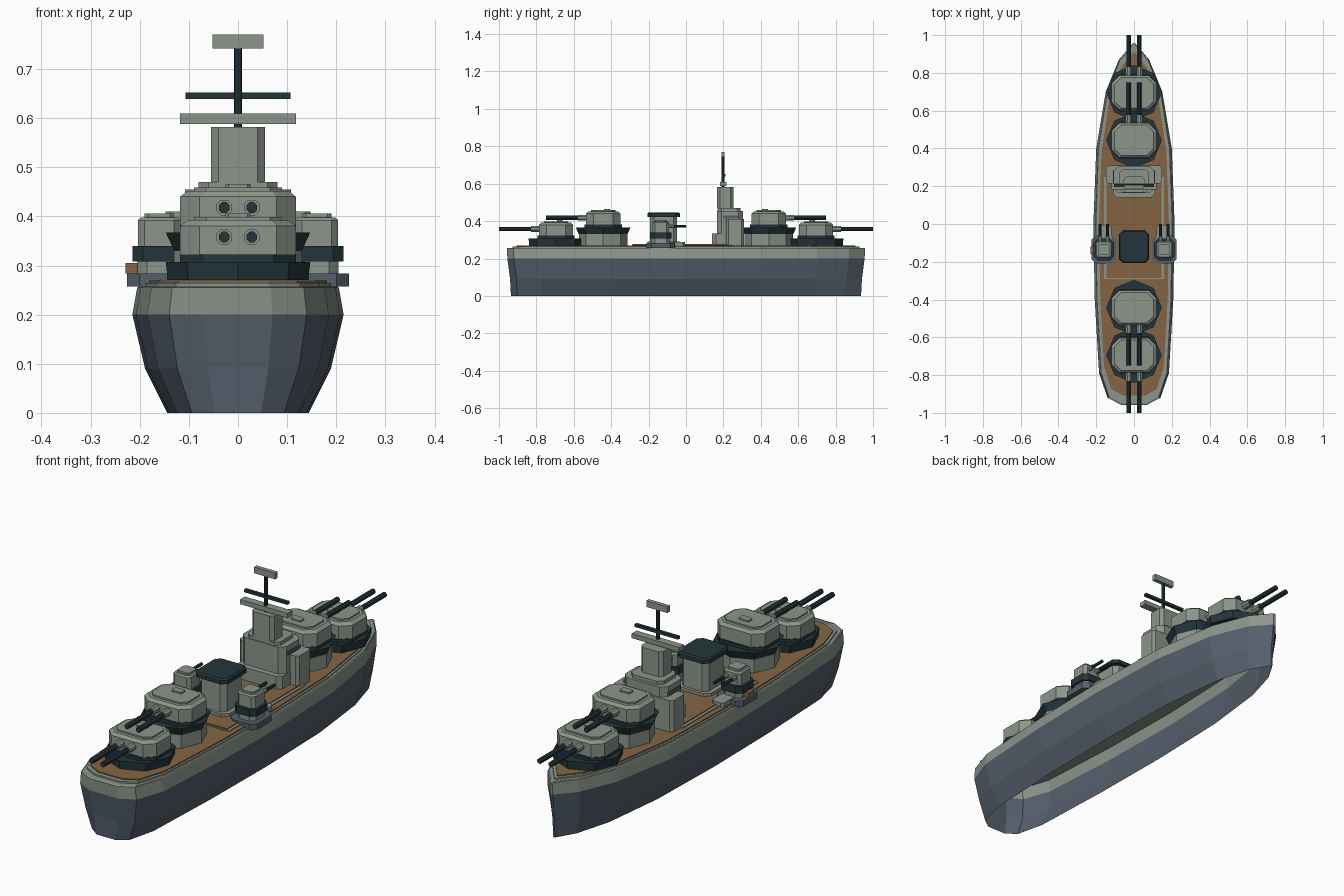
import bpy
import bmesh
from math import cos, sin, pi

default_cube = bpy.data.objects.get("Cube")
if default_cube:
    bpy.data.objects.remove(default_cube, do_unlink=True)


def make_material(name, red, green, blue):
    material = bpy.data.materials.new(name)
    material.use_nodes = True
    colour = (red, green, blue, 1)
    material.diffuse_color = colour
    material.node_tree.nodes["Principled BSDF"].inputs["Base Color"].default_value = colour
    return material


GREY = make_material("light naval grey", .26, .30, .26)
SLATE = make_material("slate hull", .09, .115, .15)
TEAL = make_material("dark teal", .017, .036, .043)
WOOD = make_material("deck wood", .23, .13, .055)


def loft(name, rings, material, caps=True, upper_material=None):
    """Skin a stack of equal point rings; the last band may take a second material."""
    bm = bmesh.new()
    loops = [[bm.verts.new(point) for point in ring] for ring in rings]
    for level, (low, high) in enumerate(zip(loops, loops[1:])):
        for i in range(len(low)):
            j = (i + 1) % len(low)
            face = bm.faces.new((low[i], low[j], high[j], high[i]))
            if upper_material and level == len(loops) - 2:
                face.material_index = 1
    if caps:
        bm.faces.new(loops[0][::-1])
        bm.faces.new(loops[-1])
        bmesh.ops.recalc_face_normals(bm, faces=bm.faces)
    mesh = bpy.data.meshes.new(name)
    bm.to_mesh(mesh)
    bm.free()
    mesh.materials.append(material)
    if upper_material:
        mesh.materials.append(upper_material)
    obj = bpy.data.objects.new(name, mesh)
    bpy.context.collection.objects.link(obj)
    return obj


def ring(outline, z, sx=1, sy=1, cx=0, cy=0):
    return [(cx + x * sx, cy + y * sy, z) for x, y in outline]


def block(name, centre, half, z_low, z_high, material, chamfer=0.0, taper=1.0, bevel=0.0):
    """Box with cut corners, optionally tapering or with a sloped top edge."""
    (hx, hy), c = half, chamfer
    if c:
        corner = [(hx, hy - c), (hx - c, hy)]
        outline = corner + [(-x, y) for x, y in corner[::-1]]
        outline += [(-x, -y) for x, y in outline]
    else:
        outline = [(hx, hy), (-hx, hy), (-hx, -hy), (hx, -hy)]
    cx, cy = centre
    rings = [ring(outline, z_low, cx=cx, cy=cy)]
    if bevel:
        rings.append(ring(outline, z_high - bevel, taper, taper, cx, cy))
        taper *= 1 - bevel / min(half)
    rings.append(ring(outline, z_high, taper, taper, cx, cy))
    return loft(name, rings, material)


def drum(name, centre, radius, z_low, z_high, material, low_radius=None, sides=8):
    circle = [(cos(2 * pi * i / sides), sin(2 * pi * i / sides)) for i in range(sides)]
    low = low_radius or radius
    return loft(name, [ring(circle, z_low, low, low, *centre),
                       ring(circle, z_high, radius, radius, *centre)], material)


def rod(name, x, z, y_start, y_end, radius, material):
    circle = [(cos(pi * (i + .5) / 4), sin(pi * (i + .5) / 4)) for i in range(8)]
    return loft(name, [[(x + radius * a, y, z + radius * b) for a, b in circle]
                       for y in (y_start, y_end)], material)


# Hull: open-bottomed shell with a light band along the top
half_plan = [(.07, -.955), (.14, -.92), (.185, -.79), (.208, -.4), (.215, 0),
             (.2, .4), (.15, .7), (.08, .87), (.006, .955)]
plan = half_plan + [(-x, y) for x, y in half_plan[::-1]]
loft("hull", [ring(plan, 0, .67, .98), ring(plan, .09, .88, .985),
              ring(plan, .2), ring(plan, .255, .955, 1.003)],
     SLATE, caps=False, upper_material=GREY)

# Layered deck
loft("deck_edge", [ring(plan, .253, .955, 1.003), ring(plan, .257, .94, .995)], GREY)
loft("deck_step", [ring(plan, .257, .9, .97), ring(plan, .264, .9, .97)], GREY)
loft("wood_deck", [ring(plan, .264, .86, .95), ring(plan, .269, .86, .95)], WOOD)
block("middle_deck_trim", (0, -.02), (.158, .27), .269, .273, GREY)
block("middle_deck", (0, -.02), (.145, .265), .273, .277, WOOD)


# Main gun turrets
def main_turret(label, y, facing, lift):
    base = .27
    if lift:
        drum(label + "_column", (0, y), .13, base, base + lift, GREY)
        base += lift
    drum(label + "_barbette", (0, y), .147, base, base + .037, TEAL,
         low_radius=.13 if lift else .143)
    block(label + "_collar", (0, y), (.118, .1), base + .037, base + .052, TEAL, .045)
    block(label + "_house", (0, y), (.118, .092), base + .05, base + .122, GREY,
          .04, bevel=.012)
    block(label + "_roof", (0, y), (.09, .065), base + .122, base + .129, GREY, .025)
    block(label + "_hatch", (0, y - facing * .02), (.025, .016), base + .129,
          base + .136, GREY, .006)
    for side in (-1, 1):
        x, z = side * .028, base + .088
        front = y + facing * .085
        rod(label + "_sleeve", x, z, front, front + facing * .05, .017, GREY)
        rod(label + "_barrel", x, z, front, y + facing * .305, .012, TEAL)


for facing, end in ((-1, "stern"), (1, "bow")):
    main_turret(end + "_lower_turret", facing * .695, facing, 0)
    main_turret(end + "_upper_turret", facing * .443, facing, .06)

# Secondary turrets on side sponsons
for side, label in ((-1, "right"), (1, "left")):
    x, y = side * .16, -.135
    block(label + "_sponson", (x, y), (.066, .075), .257, .284, SLATE, .025)
    block(label + "_sponson_step", (side * .15, -.05), (.03, .045), .27, .288, GREY, .012)
    block(label + "_pedestal", (x, y), (.045, .05), .284, .31, GREY, .02)
    block(label + "_turret_ring", (x, y), (.055, .058), .308, .34, TEAL, .022)
    block(label + "_small_house", (x, y), (.044, .045), .34, .398, GREY, .014, bevel=.006)
    block(label + "_small_roof", (x, y), (.03, .03), .398, .406, GREY, .008)
    for offset in (-.02, .02):
        rod(label + "_small_sleeve", x + offset, .373, y + .04, y + .07, .011, GREY)
        rod(label + "_small_barrel", x + offset, .373, y + .04, 0, .0075, TEAL)
block("sponson_crate", (-.213, -.14), (.016, .02), .284, .305, WOOD)

# Funnel
block("funnel_foot", (0, -.12), (.085, .085), .277, .29, GREY, .025)
block("funnel", (0, -.12), (.066, .072), .29, .425, GREY, .02)
block("funnel_cap", (0, -.12), (.08, .087), .423, .446, TEAL, .022, bevel=.006)

# Bridge tower
block("bridge_base", (0, .225), (.11, .085), .269, .335, GREY, .02)
block("bridge_wings", (0, .262), (.148, .048), .269, .41, GREY, .012)
block("bridge_house", (0, .235), (.108, .07), .335, .455, GREY, .025)
block("bridge_roof", (0, .23), (.08, .062), .455, .47, GREY, .02)
block("bridge_tower", (0, .21), (.055, .043), .47, .582, GREY, .015)
for side in (-1, 1):
    block("bridge_window", (side * .109, .24), (.003, .042), .415, .43, SLATE)

# Mast with yards
block("tower_platform", (0, .2), (.118, .017), .588, .609, GREY)
drum("mast", (0, .198), .008, .58, .742, TEAL)
block("yard", (0, .204), (.107, .007), .639, .652, TEAL)
block("mast_antenna", (0, .198), (.052, .009), .742, .77, GREY)
